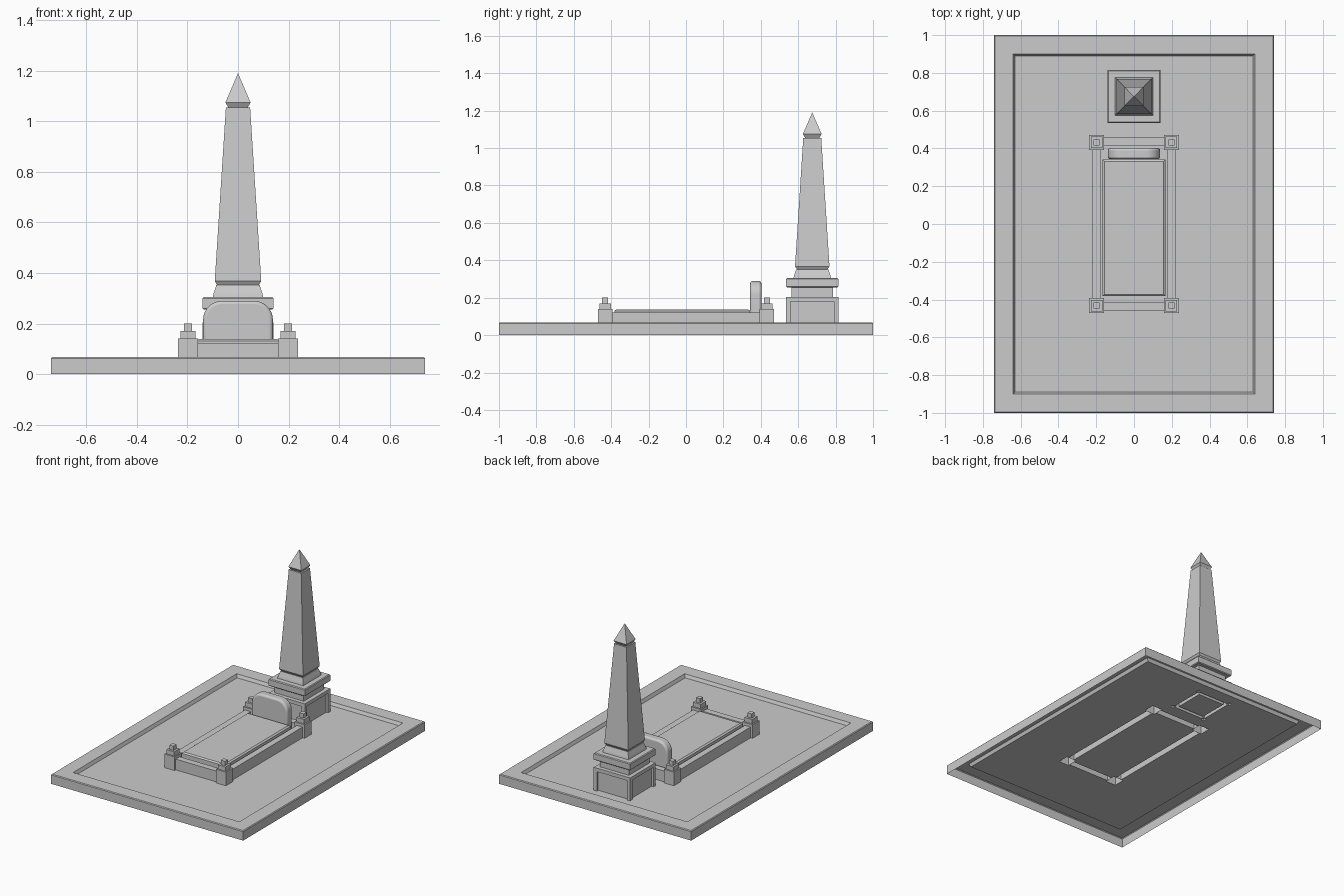
import bpy, bmesh
from math import sin, cos, pi

cube = bpy.data.objects.get("Cube")
if cube:
    bpy.data.objects.remove(cube, do_unlink=True)

STONE = (0.6, 0.6, 0.6, 1)
stone = bpy.data.materials.new("grey stone")
stone.use_nodes = True
stone.diffuse_color = STONE
stone.node_tree.nodes["Principled BSDF"].inputs["Base Color"].default_value = STONE

FLOOR = 0.045
RIM = 0.067


def finish(name, bm):
    mesh = bpy.data.meshes.new(name)
    bm.to_mesh(mesh)
    bm.free()
    obj = bpy.data.objects.new(name, mesh)
    bpy.context.collection.objects.link(obj)
    mesh.materials.append(stone)
    return obj


def loft(name, x, y, rings, cap=True, bottom=False):
    """Stack rectangles given as (half x, half y, z), open below by default."""
    bm = bmesh.new()
    loops = []
    for hx, hy, z in rings:
        loops.append([bm.verts.new((x + sx * hx, y + sy * hy, z))
                      for sx, sy in ((-1, -1), (1, -1), (1, 1), (-1, 1))])
    for a, b in zip(loops, loops[1:]):
        for i in range(4):
            j = (i + 1) % 4
            bm.faces.new((a[i], a[j], b[j], b[i]))
    if cap:
        bm.faces.new(loops[-1])
    if bottom:
        bm.faces.new(loops[0][::-1])
    return finish(name, bm)


def square(*pairs):
    return [(h, h, z) for h, z in pairs]


# Raised rim, open underneath
loft("rim", 0, 0, [(0.74, 1, 0), (0.74, 1, RIM - 0.005), (0.735, 0.995, RIM),
                   (0.64, 0.9, RIM), (0.63, 0.89, FLOOR)], cap=False)

holes = []  # (x, y, half x, half y) openings in the floor under hollow parts

# Kerb posts with stepped tops
PX, PY, PH = 0.198, 0.432, 0.039
for sx, side in ((1, "left"), (-1, "right")):
    for sy, end in ((-1, "front"), (1, "back")):
        loft(f"post_{end}_{side}", sx * PX, sy * PY,
             square((PH, FLOOR), (PH, 0.14), (0.03, 0.14), (0.03, 0.17),
                    (0.016, 0.17), (0.016, 0.2)))
        holes.append((sx * PX, sy * PY, PH, PH))

# Kerb rails between the posts
RAIL, TOP = 0.022, 0.12
for s, side, end in ((1, "left", "back"), (-1, "right", "front")):
    for name, x, y, hx, hy in (("rail_" + side, s * 0.2, 0, RAIL, PY - PH),
                               ("rail_" + end, 0, s * 0.436, PX - PH, RAIL)):
        loft(name, x, y, [(hx, hy, FLOOR), (hx, hy, TOP)])
        holes.append((x, y, hx, hy))

# Grave slab with chamfered top
loft("slab", 0, -0.02, [(0.167, 0.362, FLOOR), (0.167, 0.362, 0.13),
                        (0.157, 0.352, 0.138)])

# Headstone with rounded shoulders
W, Z, R, STEPS = 0.138, 0.29, 0.075, 8
outline = [(-W, FLOOR), (W, FLOOR)]
for cx, start in ((W - R, 0), (R - W, pi / 2)):
    for i in range(STEPS + 1):
        a = start + i * pi / 2 / STEPS
        outline.append((cx + R * cos(a), Z - R + R * sin(a)))
bm = bmesh.new()
face = bm.faces.new([bm.verts.new((x, 0.343, z)) for x, z in outline])
new = bmesh.ops.extrude_face_region(bm, geom=[face])["geom"]
bmesh.ops.translate(bm, vec=(0, 0.06, 0),
                    verts=[v for v in new if isinstance(v, bmesh.types.BMVert)])
bmesh.ops.recalc_face_normals(bm, faces=bm.faces)
headstone = finish("headstone", bm)
bevel = headstone.modifiers.new("edge", "BEVEL")
bevel.width, bevel.segments = 0.013, 3
bevel.limit_method, bevel.angle_limit = "ANGLE", pi / 4
bpy.ops.object.select_all(action="DESELECT")
headstone.select_set(True)
bpy.context.view_layer.objects.active = headstone
bpy.ops.object.shade_smooth_by_angle()

# Pedestal: recessed panels, corner posts and top band
OY, OUT, CORE, INNER, CORNER = 0.675, 0.14, 0.125, 0.102, 0.012
loft("pedestal_panels", 0, OY, square((CORE, FLOOR), (CORE, 0.2)))
loft("pedestal_lining", 0, OY, square((INNER, FLOOR), (INNER, 0.2)), cap=False)
loft("pedestal_band", 0, OY, square((OUT, 0.18), (OUT, 0.205)), bottom=True)
for sx in (-1, 1):
    for sy in (-1, 1):
        x, y = sx * (OUT - CORNER), OY + sy * (OUT - CORNER)
        loft("pedestal_corner", x, y, square((CORNER, FLOOR), (CORNER, 0.18)))
        holes.append((x, y, CORNER, CORNER))
ring, mid = (CORE - INNER) / 2, (CORE + INNER) / 2
for s in (-1, 1):
    holes.append((s * mid, OY, ring, CORE))
    holes.append((0, OY + s * mid, CORE, ring))

# Neck, cap and plinth below the shaft
loft("neck", 0, OY, square((0.112, 0.205), (0.112, 0.257)))
loft("cap", 0, OY, square((0.135, 0.255), (0.14, 0.26), (0.14, 0.3),
                          (0.135, 0.305)), bottom=True)
loft("plinth", 0, OY, square((0.1, 0.305), (0.097, 0.318), (0.086, 0.352)))

# Obelisk shaft and pointed top, each over a small flared joint
loft("shaft", 0, OY, square((0.082, 0.352), (0.092, 0.368), (0.048, 1.055)))
loft("point", 0, OY, square((0.038, 1.055), (0.05, 1.075), (0.0005, 1.19)))

# Floor, cut open under the hollow parts
xs = sorted({round(v, 4) for x, y, hx, hy in holes for v in (x - hx, x + hx)} | {-0.63, 0.63})
ys = sorted({round(v, 4) for x, y, hx, hy in holes for v in (y - hy, y + hy)} | {-0.89, 0.89})
bm = bmesh.new()
grid = [[bm.verts.new((x, y, FLOOR)) for y in ys] for x in xs]
for i in range(len(xs) - 1):
    for j in range(len(ys) - 1):
        cx, cy = (xs[i] + xs[i + 1]) / 2, (ys[j] + ys[j + 1]) / 2
        if not any(abs(cx - x) < hx and abs(cy - y) < hy for x, y, hx, hy in holes):
            bm.faces.new((grid[i][j], grid[i + 1][j], grid[i + 1][j + 1], grid[i][j + 1]))
bmesh.ops.delete(bm, geom=[v for v in bm.verts if not v.link_faces], context="VERTS")
bmesh.ops.dissolve_limit(bm, angle_limit=0.01, verts=bm.verts, edges=bm.edges)
bmesh.ops.triangulate(bm, faces=bm.faces)
finish("floor", bm)
